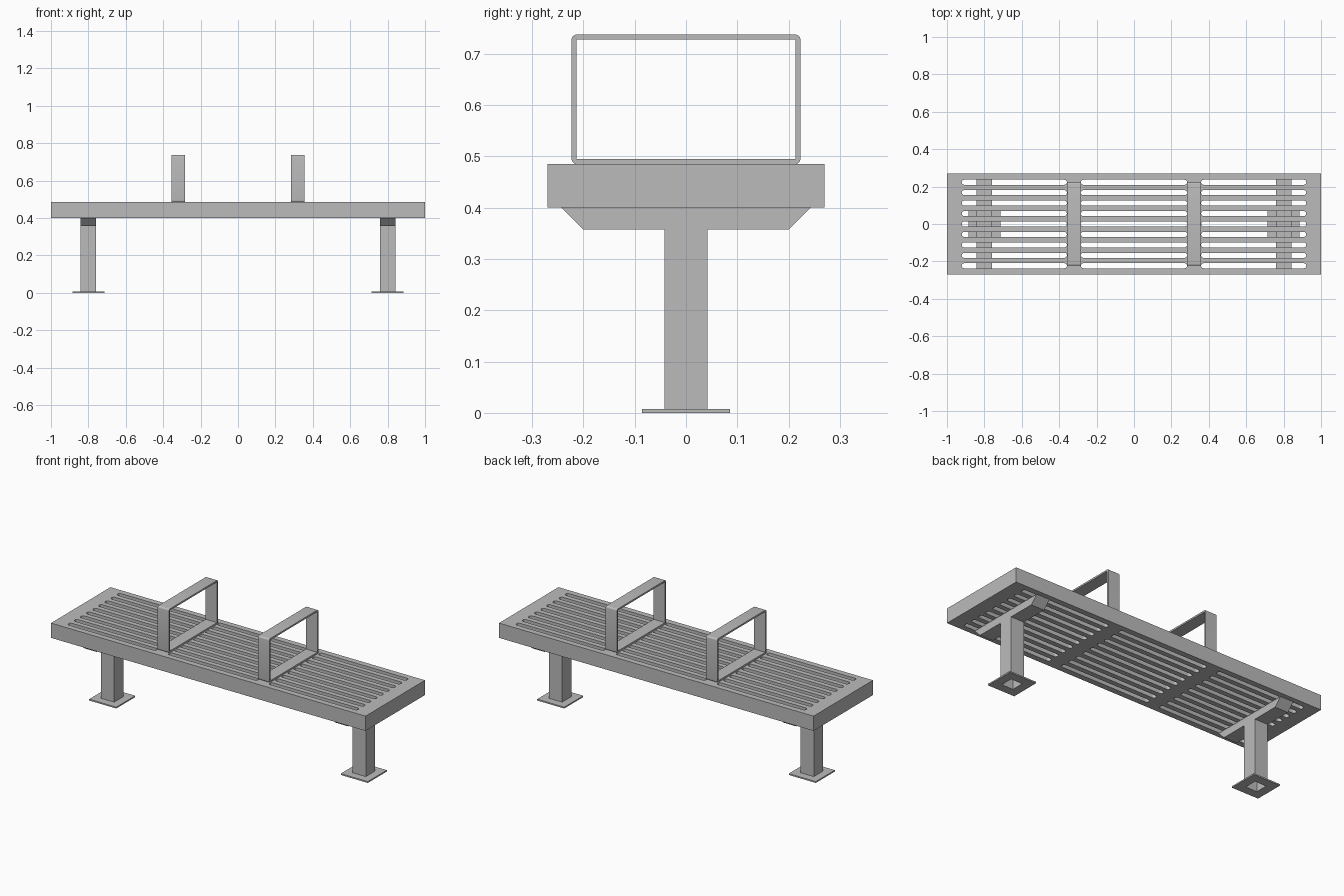
import bpy, bmesh
from math import pi, cos, sin, radians

cube = bpy.data.objects.get("Cube")
if cube:
    bpy.data.objects.remove(cube, do_unlink=True)

steel = bpy.data.materials.new("grey steel")
steel.use_nodes = True
GREY = (0.5, 0.5, 0.5, 1)
steel.diffuse_color = GREY
steel.node_tree.nodes["Principled BSDF"].inputs["Base Color"].default_value = GREY

SIDE = (pi / 2, 0, pi / 2)   # profile drawn in the y-z plane, extruded along x


def rect(hx, hy, cx=0, cy=0):
    return [(cx - hx, cy - hy), (cx + hx, cy - hy), (cx + hx, cy + hy), (cx - hx, cy + hy)]


def rounded(hx, hy, r, cx=0, cy=0, steps=5):
    """Rectangle with rounded corners; r equal to hy gives a slot."""
    pts = []
    for q, (sx, sy) in enumerate([(1, 1), (-1, 1), (-1, -1), (1, -1)]):
        for i in range(steps + 1):
            a = (q + i / steps) * pi / 2
            p = (cx + sx * (hx - r) + r * cos(a), cy + sy * (hy - r) + r * sin(a))
            if not pts or abs(p[0] - pts[-1][0]) + abs(p[1] - pts[-1][1]) > 1e-5:
                pts.append(p)
    if abs(pts[0][0] - pts[-1][0]) + abs(pts[0][1] - pts[-1][1]) < 1e-5:
        pts.pop()
    return pts


def extrude(name, loops, depth, location, rotation=(0, 0, 0)):
    """Extrude an outline with optional hole loops, centred on location."""
    curve = bpy.data.curves.new(name, 'CURVE')
    curve.dimensions = '2D'
    curve.fill_mode = 'BOTH'
    curve.extrude = depth / 2
    for loop in loops:
        spline = curve.splines.new('POLY')
        spline.points.add(len(loop) - 1)
        for point, (x, y) in zip(spline.points, loop):
            point.co = (x, y, 0, 1)
        spline.use_cyclic_u = True
    temp = bpy.data.objects.new(name + " outline", curve)
    bpy.context.collection.objects.link(temp)
    bpy.context.view_layer.update()
    mesh = bpy.data.meshes.new_from_object(
        temp.evaluated_get(bpy.context.evaluated_depsgraph_get()))
    bpy.data.objects.remove(temp, do_unlink=True)

    # Weld the caps to the walls
    bm = bmesh.new()
    bm.from_mesh(mesh)
    bmesh.ops.remove_doubles(bm, verts=bm.verts, dist=1e-5)
    bmesh.ops.recalc_face_normals(bm, faces=bm.faces)
    bm.to_mesh(mesh)
    bm.free()
    mesh.materials.clear()
    mesh.materials.append(steel)
    mesh.name = name
    obj = bpy.data.objects.new(name, mesh)
    obj.location = location
    obj.rotation_euler = rotation
    bpy.context.collection.objects.link(obj)
    bpy.ops.object.select_all(action='DESELECT')
    obj.select_set(True)
    bpy.context.view_layer.objects.active = obj
    bpy.ops.object.shade_smooth_by_angle(angle=radians(30))
    return obj


# Seat slab with three groups of nine round-ended slots
SEAT_BOTTOM, SEAT_TOP = 0.4, 0.485
slots = [rounded(hx, 0.0135, 0.0135, cx, row * 0.0558)
         for cx, hx in ((-0.64, 0.281), (0, 0.284), (0.64, 0.281))
         for row in range(-4, 5)]
extrude("seat", [rect(1, 0.27)] + slots, SEAT_TOP - SEAT_BOTTOM,
        (0, 0, (SEAT_TOP + SEAT_BOTTOM) / 2))

BRACKET_BOTTOM, PLATE = 0.357, 0.008
for side, x in (("right", -1), ("left", 1)):
    # Hollow post on a pierced foot plate
    hole = rect(0.036, 0.036)
    extrude(side + "_foot_plate", [rect(0.086, 0.086), hole], PLATE, (0.8 * x, 0, PLATE / 2))
    extrude(side + "_post", [rect(0.042, 0.042), hole], BRACKET_BOTTOM - PLATE,
            (0.8 * x, 0, (BRACKET_BOTTOM + PLATE) / 2))

    # Cross bracket with sloped ends
    extrude(side + "_bracket",
            [[(-0.2, BRACKET_BOTTOM), (0.2, BRACKET_BOTTOM),
              (0.243, SEAT_BOTTOM), (-0.243, SEAT_BOTTOM)]],
            0.084, (0.8 * x, 0, 0), SIDE)

    # Flat-bar armrest loop
    mid = 0.611
    extrude(side + "_armrest",
            [rounded(0.223, 0.126, 0.01, 0, mid), rect(0.2135, 0.1165, 0, mid)],
            0.072, (0.319 * x, 0, 0), SIDE)
